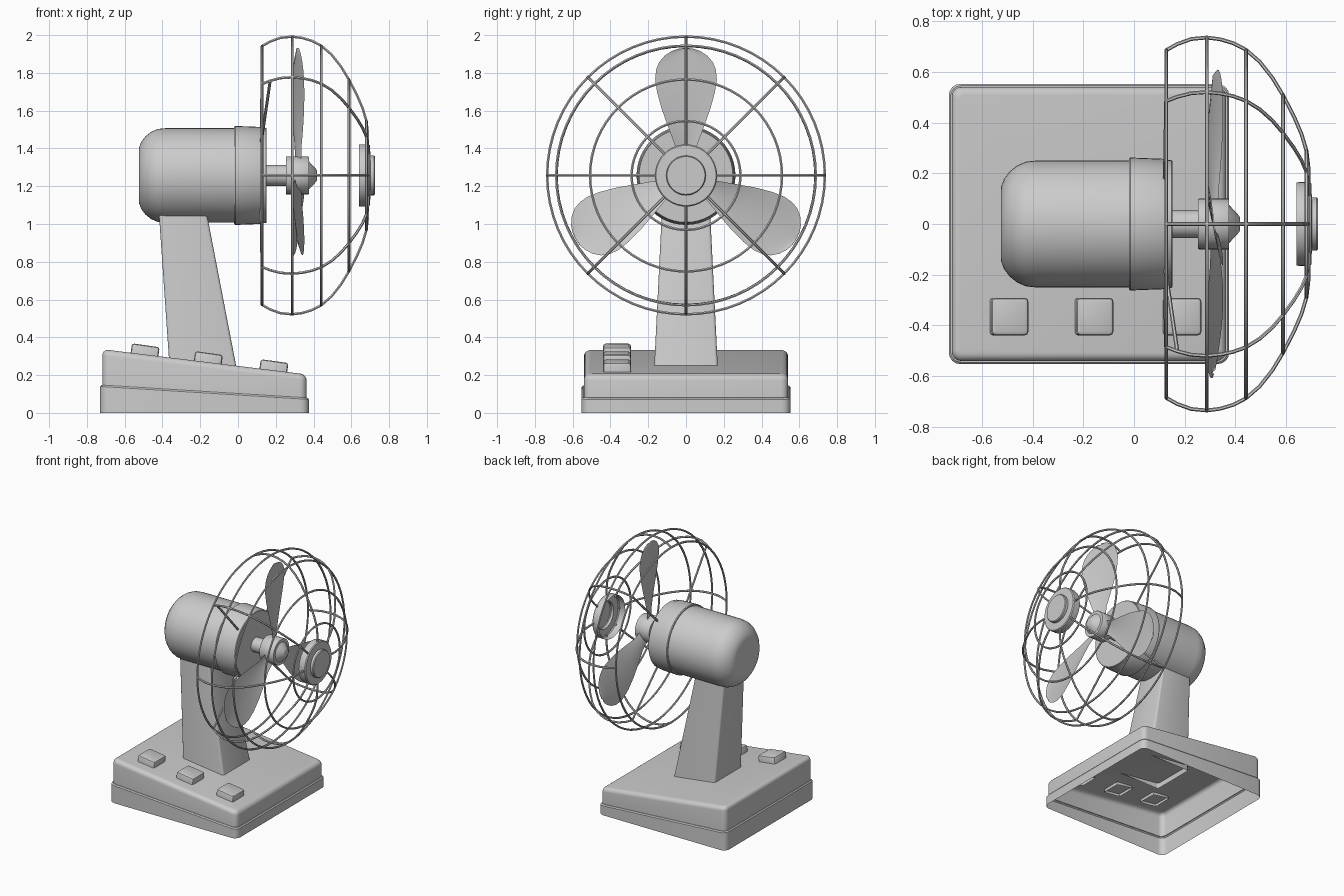
import bpy, bmesh, math
from mathutils import Vector, Matrix

if "Cube" in bpy.data.objects:
    bpy.data.objects.remove(bpy.data.objects["Cube"])

C = 1.257  # height of the fan axis


def new_object(name, bm):
    bmesh.ops.remove_doubles(bm, verts=bm.verts, dist=1e-5)
    bmesh.ops.recalc_face_normals(bm, faces=bm.faces)
    mesh = bpy.data.meshes.new(name)
    bm.to_mesh(mesh)
    bm.free()
    obj = bpy.data.objects.new(name, mesh)
    bpy.context.collection.objects.link(obj)
    return obj


def loft(name, loops, closed=True, cap_start=False, cap_end=False):
    bm = bmesh.new()
    rows = [[bm.verts.new(p) for p in loop] for loop in loops]
    n = len(rows[0])
    for a, b in zip(rows, rows[1:]):
        for i in range(n if closed else n - 1):
            j = (i + 1) % n
            bm.faces.new((a[i], a[j], b[j], b[i]))
    if cap_start:
        bm.faces.new(rows[0])
    if cap_end:
        bm.faces.new(rows[-1])
    return new_object(name, bm)


def lathe(name, profile, segs=48, cap_start=True, cap_end=True):
    loops = [[(x, r * math.cos(2 * math.pi * i / segs), C + r * math.sin(2 * math.pi * i / segs))
              for i in range(segs)] for x, r in profile]
    return loft(name, loops, True, cap_start, cap_end)


def rounded_rect(x0, x1, hy, r, zf, n=4):
    pts = []
    for cx, cy, a0 in ((x1 - r, hy - r, 0), (x0 + r, hy - r, 90),
                       (x0 + r, r - hy, 180), (x1 - r, r - hy, 270)):
        for k in range(n + 1):
            a = math.radians(a0 + 90 * k / n)
            x = cx + r * math.cos(a)
            pts.append((x, cy + r * math.sin(a), zf(x)))
    return pts


def wire(name, points, radius, cyclic=False):
    cu = bpy.data.curves.new(name, 'CURVE')
    cu.dimensions = '3D'
    cu.bevel_depth = radius
    cu.bevel_resolution = 1
    cu.use_fill_caps = True
    sp = cu.splines.new('POLY')
    sp.points.add(len(points) - 1)
    for p, co in zip(sp.points, points):
        p.co = (*co, 1)
    sp.use_cyclic_u = cyclic
    obj = bpy.data.objects.new(name, cu)
    bpy.context.collection.objects.link(obj)
    return obj


def polar(x, r, deg):
    a = math.radians(deg)
    return (x, r * math.cos(a), C + r * math.sin(a))


# Hollow wedge base with a stepped seam and rounded top edge
def seam(x):
    return 0.148 - 0.062 * (x + 0.73)


def top(x):
    return 0.337 - 0.123 * (x + 0.72)


levels = [(0, lambda x: 0.0), (0, lambda x: seam(x) - 0.008), (0.007, seam), (0.012, seam)]
for k in range(6):
    a = math.radians(18 * k)
    levels.append((0.012 + 0.032 * (1 - math.cos(a)),
                   lambda x, s=math.sin(a): top(x) - 0.032 * (1 - s)))
loft("base", [rounded_rect(-0.73 + d, 0.375 - d, 0.552 - d, 0.045 - 0.6 * d, f)
              for d, f in levels], cap_end=True)

# Three tilted push buttons
for i, x in enumerate((-0.495, -0.16, 0.187)):
    prof = [(0.0, -0.02), (0.0, 0.036), (0.004, 0.045), (0.012, 0.049)]
    tilt = Matrix.Translation((x, -0.365, top(x))) @ Matrix.Rotation(math.atan(0.14), 4, 'Y')
    loops = [[tilt @ Vector(p) for p in
              rounded_rect(-0.074 + d, 0.074 - d, 0.074 - d, 0.014 - d * 0.5, lambda _, z=z: z, 2)]
             for d, z in prof]
    loft(f"button_{i + 1}", loops, cap_end=True)

# Tapered stand column
loft("stand_column", [rounded_rect(x0, x1, hy, 0.015, lambda _, z=z: z, 3)
                      for x0, x1, hy, z in ((-0.363, -0.01, 0.168, 0.25),
                                            (-0.419, -0.166, 0.128, 1.06))])

# Motor housing and front collar
back = [(-0.525, 0.13), (-0.523, 0.15), (-0.512, 0.178), (-0.49, 0.207),
        (-0.46, 0.231), (-0.425, 0.246), (-0.385, 0.25)]
lathe("motor_housing", back + [(-0.01, 0.25)])
lathe("motor_collar", [(-0.02, 0.25), (-0.02, 0.258), (-0.014, 0.262), (0.115, 0.257),
                       (0.125, 0.252), (0.148, 0.252), (0.152, 0.248)])

# Shaft and hub
lathe("shaft", [(0.14, 0.055), (0.27, 0.055)], 24)
lathe("blade_hub", [(0.253, 0.098), (0.256, 0.1), (0.372, 0.1), (0.375, 0.098),
                    (0.375, 0.075), (0.415, 0.032), (0.417, 0.026)], 32)

# Three pitched blades, as thin sheets
outline = [(0.06, 0.045), (0.15, 0.055), (0.25, 0.092), (0.35, 0.128), (0.44, 0.153),
           (0.51, 0.163), (0.56, 0.158), (0.6, 0.142), (0.635, 0.112), (0.66, 0.073),
           (0.671, 0.04), (0.674, 0.012)]
for b in range(3):
    spin = Matrix.Translation((0, 0, C)) @ Matrix.Rotation(math.radians(120 * b), 4, 'X')
    rows = []
    for r, w in outline:
        slope = 0.13 + 0.25 * (1 - r / 0.68)
        rows.append([spin @ Vector((0.314 - slope * w * t + 0.008 * (t * t - 0.5), w * t, r))
                     for t in (k / 4 for k in range(-4, 5))])
    loft(f"blade_{b + 1}", rows, closed=False)

# Guard rings
rings = [(0.127, 0.685), (0.287, 0.735), (0.441, 0.687), (0.587, 0.508), (0.68, 0.288)]
for i, (x, r) in enumerate(rings):
    wire(f"guard_ring_{i + 1}", [polar(x, r, 360 * k / 64) for k in range(64)], 0.0075, True)

# Eight curved guard ribs
rib = [(0.127, 0.685), (0.17, 0.709), (0.225, 0.729), (0.287, 0.735), (0.34, 0.728),
       (0.39, 0.713), (0.441, 0.687), (0.495, 0.64), (0.545, 0.577), (0.587, 0.508),
       (0.63, 0.425), (0.66, 0.355), (0.68, 0.288), (0.688, 0.22), (0.688, 0.15)]
for i in range(8):
    wire(f"guard_rib_{i + 1}", [polar(x, r, 45 * i) for x, r in rib], 0.0075)

# Four diagonal struts from the motor to the guard
for i in range(4):
    a = 45 + 90 * i
    x_end, r_end = (0.17, 0.705) if a == 135 else (0.127, 0.685)
    wire(f"guard_strut_{i + 1}", [polar(0.122, 0.24, a), polar(x_end, r_end, a)], 0.008)

# Front cap of the guard, open at the back
lathe("guard_cap", [(0.64, 0.163), (0.65, 0.165), (0.692, 0.165), (0.699, 0.159),
                    (0.701, 0.105), (0.72, 0.105), (0.726, 0.1)], 40, cap_start=False)

# Convert wires to meshes and shade smoothly with sharp edges kept
bpy.ops.object.select_all(action='SELECT')
bpy.context.view_layer.objects.active = bpy.data.objects["guard_rib_1"]
bpy.ops.object.convert(target='MESH')
bpy.ops.object.select_all(action='SELECT')
bpy.ops.object.shade_smooth_by_angle(angle=math.radians(35))
